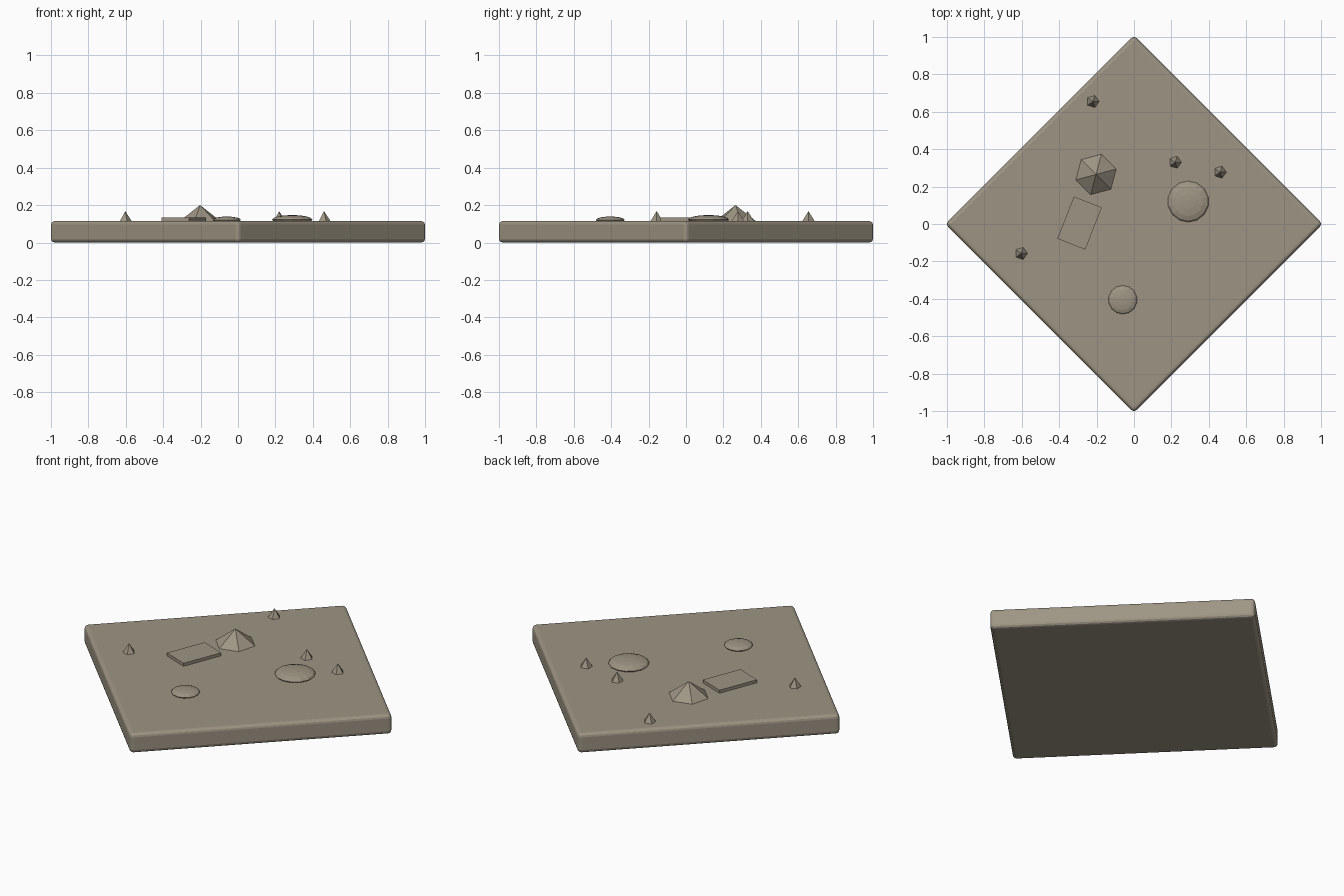
import bpy, bmesh, math
from mathutils import Matrix

if "Cube" in bpy.data.objects:
    bpy.data.objects.remove(bpy.data.objects["Cube"])

stone = bpy.data.materials.new("warm_grey_stone")
stone.diffuse_color = (0.34, 0.30, 0.23, 1)
stone.use_nodes = True
stone.node_tree.nodes["Principled BSDF"].inputs["Base Color"].default_value = stone.diffuse_color
TOP = 0.115


def finish(name, bm, loc, rot=0.0):
    bmesh.ops.recalc_face_normals(bm, faces=bm.faces)
    me = bpy.data.meshes.new(name)
    bm.to_mesh(me)
    bm.free()
    me.materials.append(stone)
    ob = bpy.data.objects.new(name, me)
    ob.location = loc
    ob.rotation_euler.z = math.radians(rot)
    bpy.context.collection.objects.link(ob)
    return ob


def box(name, size, loc, rot, bevel=0.0):
    bm = bmesh.new()
    bmesh.ops.create_cube(bm, size=1, matrix=Matrix.Diagonal((*size, 1)))
    if bevel:
        bmesh.ops.bevel(bm, geom=bm.edges[:], offset=bevel, segments=3,
                        profile=0.5, affect='EDGES')
    return finish(name, bm, loc, rot)


def cone(name, sides, radius, x, y, z0, z1, rot):
    bm = bmesh.new()
    base = [bm.verts.new((radius * math.cos(math.tau * i / sides),
                          radius * math.sin(math.tau * i / sides), 0)) for i in range(sides)]
    tip = bm.verts.new((0, 0, z1 - z0))
    bm.faces.new(base)
    for i in range(sides):
        bm.faces.new((base[i], base[(i + 1) % sides], tip))
    return finish(name, bm, (x, y, z0), rot)


def pebble(name, radius, height, x, y, z):
    bm = bmesh.new()
    bmesh.ops.create_uvsphere(bm, u_segments=14, v_segments=8, radius=1,
                              matrix=Matrix.Diagonal((radius, radius, height, 1)))
    return finish(name, bm, (x, y, z))


# Ground tile: rounded square slab turned 45 degrees
side = 2 * (0.98 / math.sqrt(2) + 0.02)
box("ground_tile", (side, side, TOP), (0, 0, TOP / 2), 45, 0.02)

# Flat slab lying on the tile
box("flat_slab", (0.16, 0.242, 0.026), (-0.291, 0.005, 0.120), -21.5)

# Large six-sided rock
cone("large_rock", 6, 0.116, -0.203, 0.265, 0.112, 0.20, 15)

# Flattened round mounds
pebble("large_mound", 0.11, 0.025, 0.29, 0.12, 0.122)
pebble("small_mound", 0.077, 0.018, -0.06, -0.405, 0.121)

# Small five-sided spikes
for i, (x, y) in enumerate([(-0.22, 0.655), (0.22, 0.33), (0.46, 0.277), (-0.603, -0.157)]):
    cone(f"small_spike_{i + 1}", 5, 0.036, x, y, 0.112, 0.168, 0)
